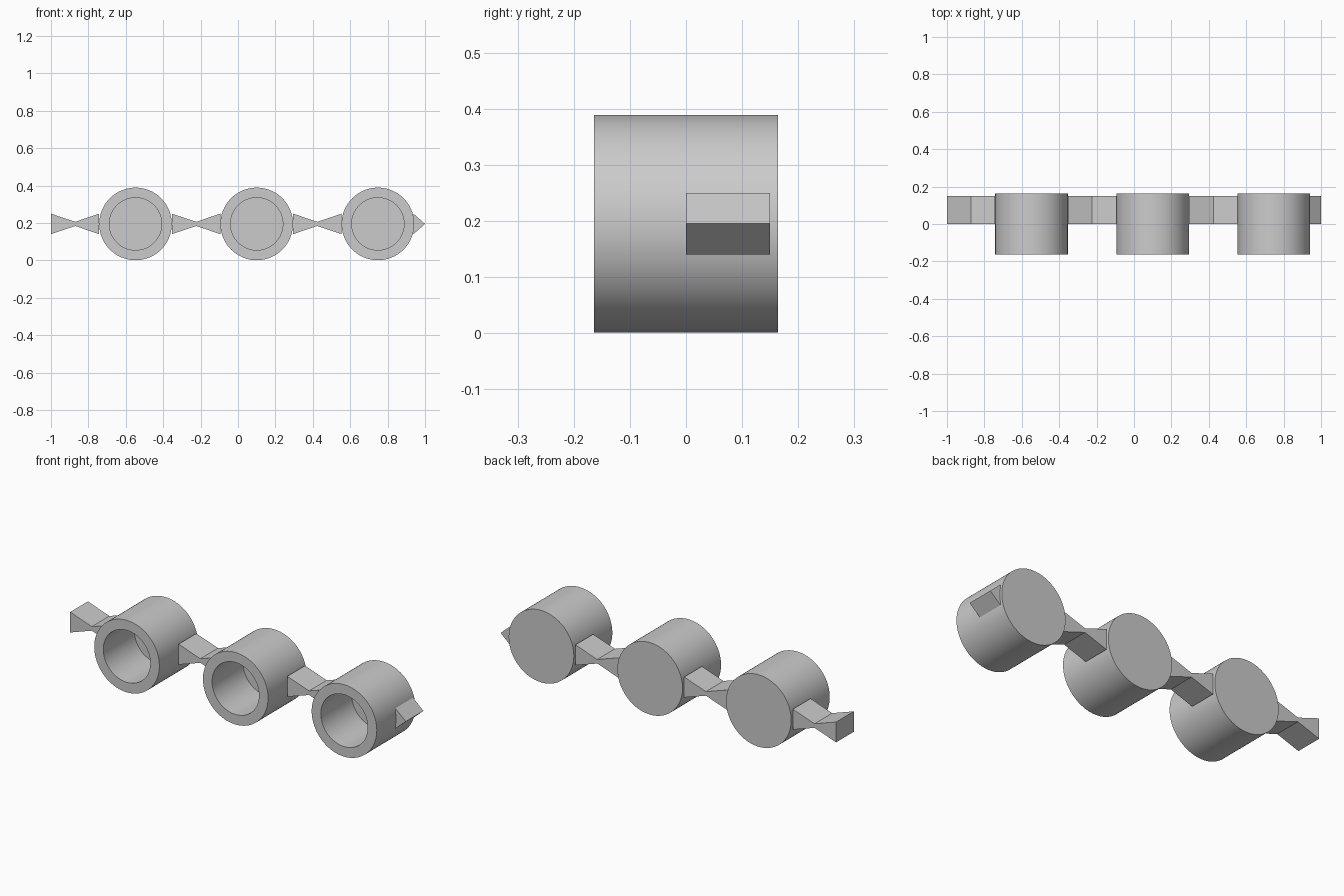
import bpy, bmesh, math

cube = bpy.data.objects.get("Cube")
if cube:
    bpy.data.objects.remove(cube, do_unlink=True)

grey = bpy.data.materials.new("plain grey")
grey.use_nodes = True
colour = (0.6, 0.6, 0.6, 1)
grey.diffuse_color = colour
grey.node_tree.nodes["Principled BSDF"].inputs["Base Color"].default_value = colour

MID_Z = 0.195
RADIUS, BORE = 0.194, 0.14
HALF_DEPTH, FLOOR_Y = 0.164, 0.1
PITCH, FIRST_X = 0.648, -0.548
LINK_HALF = 0.055


def add_object(name, bm):
    bmesh.ops.recalc_face_normals(bm, faces=bm.faces)
    mesh = bpy.data.meshes.new(name)
    bm.to_mesh(mesh)
    bm.free()
    mesh.materials.append(grey)
    obj = bpy.data.objects.new(name, mesh)
    bpy.context.collection.objects.link(obj)
    return obj


def cup(name, x):
    """Round cup, open to the front, closed at the back."""
    bm = bmesh.new()
    sides = 96
    profile = [(RADIUS, HALF_DEPTH), (RADIUS, -HALF_DEPTH),
               (BORE, -HALF_DEPTH), (BORE, FLOOR_Y)]
    rings = []
    for r, y in profile:
        angles = [2 * math.pi * i / sides for i in range(sides)]
        rings.append([bm.verts.new((x + r * math.cos(a), y, MID_Z + r * math.sin(a)))
                      for a in angles])
    for a, b in zip(rings, rings[1:]):
        for i in range(sides):
            j = (i + 1) % sides
            bm.faces.new((a[i], a[j], b[j], b[i]))
    bm.faces.new(rings[0])
    bm.faces.new(rings[-1])
    obj = add_object(name, bm)
    bpy.ops.object.select_all(action="DESELECT")
    obj.select_set(True)
    bpy.context.view_layer.objects.active = obj
    bpy.ops.object.shade_smooth_by_angle(angle=math.radians(30))


def prism(name, stations, y0=0.0, y1=0.15):
    """Bar along x; each station gives x and half height, zero being a sharp tip."""
    top = [(x, MID_Z + h) for x, h in stations]
    bottom = [(x, MID_Z - h) for x, h in reversed(stations) if h > 0]
    bm = bmesh.new()
    front = [bm.verts.new((x, y0, z)) for x, z in top + bottom]
    back = [bm.verts.new((x, y1, z)) for x, z in top + bottom]
    bm.faces.new(front)
    bm.faces.new(back)
    for i in range(len(front)):
        j = (i + 1) % len(front)
        bm.faces.new((front[i], front[j], back[j], back[i]))
    add_object(name, bm)


# Three cups, each with a waisted link on its right-hand side
for i, place in enumerate(("right", "middle", "left")):
    x = FIRST_X + i * PITCH
    cup(place + "_cup", x)
    end = x - RADIUS
    start = -1.0 if i == 0 else x - PITCH + RADIUS
    prism(place + "_link", [(start, LINK_HALF), ((start + end) / 2, 0.011), (end, LINK_HALF)])

# Pointed end piece on the last cup
prism("end_point", [(FIRST_X + 2 * PITCH + RADIUS - 0.004, LINK_HALF), (1.0, 0)])
